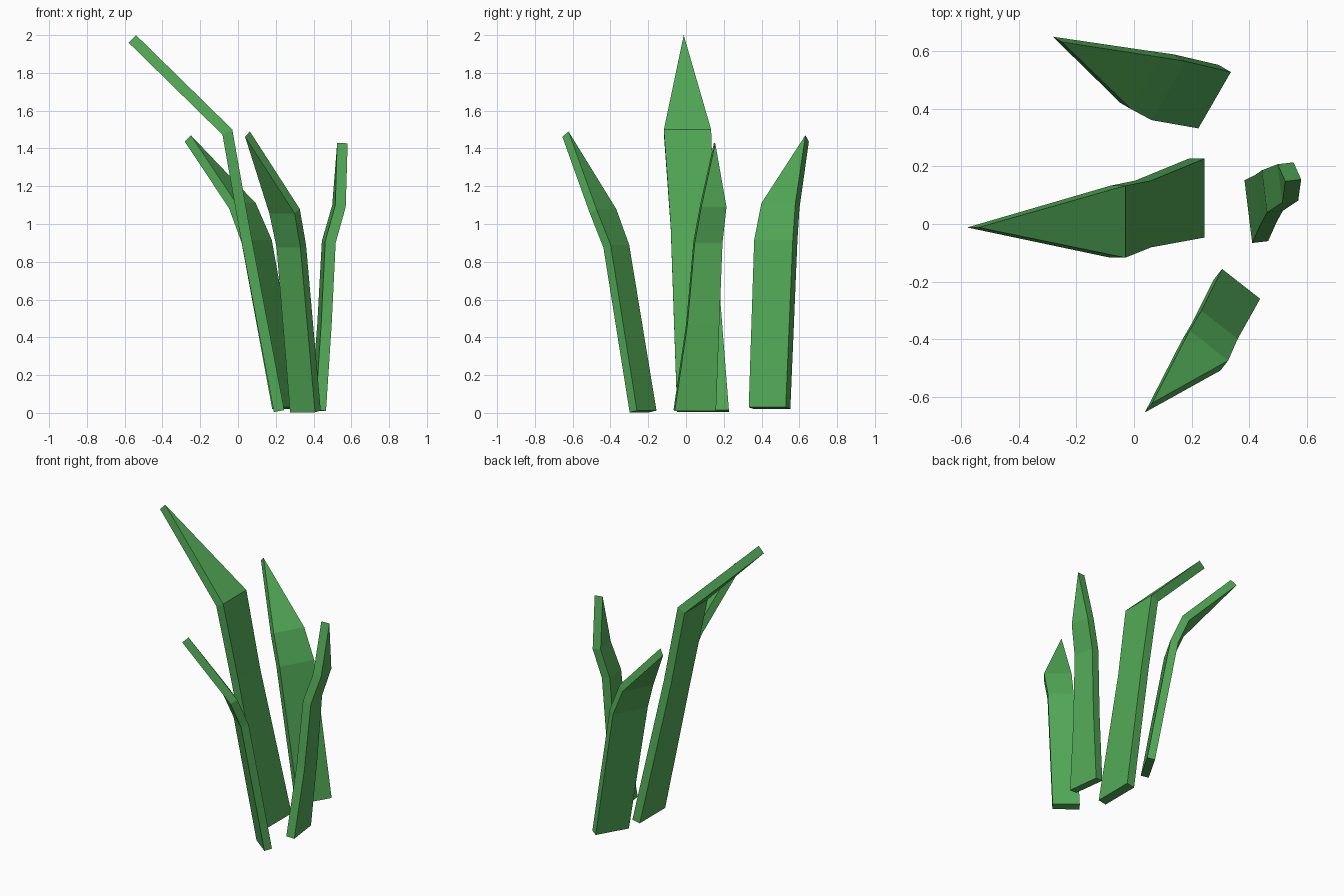
import bpy, bmesh
from math import radians, cos, sin
from mathutils import Vector

if "Cube" in bpy.data.objects:
    bpy.data.objects.remove(bpy.data.objects["Cube"])

green = bpy.data.materials.new("leaf_green")
green.diffuse_color = (0.085, 0.4, 0.095, 1)
green.use_nodes = True
green.node_tree.nodes["Principled BSDF"].inputs["Base Color"].default_value = green.diffuse_color


def blade(name, yaw, thick, sections):
    """Flat bent leaf. Each section: centre x, y, z of the upper face, half width."""
    w = Vector((cos(radians(yaw)), sin(radians(yaw)), 0))
    pts = [Vector(s[:3]) for s in sections]
    # unit normal of each straight segment
    norms = [w.cross(b - a).normalized() for a, b in zip(pts, pts[1:])]
    bm = bmesh.new()
    rings = []
    for i, (p, s) in enumerate(zip(pts, sections)):
        n0, n1 = norms[max(i - 1, 0)], norms[min(i, len(norms) - 1)]
        m = (n0 + n1).normalized()
        inner = -m * thick / m.dot(n0)      # mitred thickness
        h = w * s[3]
        rings.append([bm.verts.new(q) for q in
                      (p - h, p + h, p + h + inner, p - h + inner)])
    for a, b in zip(rings, rings[1:]):
        for k in range(4):
            j = (k + 1) % 4
            bm.faces.new((a[k], a[j], b[j], b[k]))
    bm.faces.new(rings[0])
    # collapse the tip to a short edge
    bmesh.ops.remove_doubles(bm, verts=bm.verts, dist=1e-4)
    bmesh.ops.recalc_face_normals(bm, faces=bm.faces)
    me = bpy.data.meshes.new(name)
    bm.to_mesh(me)
    bm.free()
    me.materials.append(green)
    ob = bpy.data.objects.new(name, me)
    bpy.context.collection.objects.link(ob)


# Tall central blade
blade("tall_blade", 90, 0.056, [
    (0.245, 0.09, 0.015, 0.137), (0.06, 0.035, 0.99, 0.116),
    (-0.03, 0.008, 1.5, 0.125), (-0.54, -0.012, 2.0, 0)])
# Back blade
blade("back_blade", 60, 0.05, [
    (0.28, 0.43, 0.03, 0.113), (0.12, 0.463, 0.915, 0.118),
    (0.042, 0.489, 1.11, 0.104), (-0.25, 0.632, 1.47, 0)])
# Front blade
blade("front_blade", 142, 0.05, [
    (0.372, -0.208, 0.012, 0.084), (0.297, -0.35, 0.89, 0.08),
    (0.26, -0.422, 1.08, 0.085), (0.063, -0.622, 1.49, 0)])
# Right blade, leaning the other way
blade("right_blade", -83, 0.056, [
    (0.397, 0.043, 0.015, 0.11), (0.43, 0.085, 0.47, 0.085),
    (0.453, 0.113, 0.91, 0.074), (0.507, 0.141, 1.1, 0.067),
    (0.525, 0.148, 1.43, 0)])
